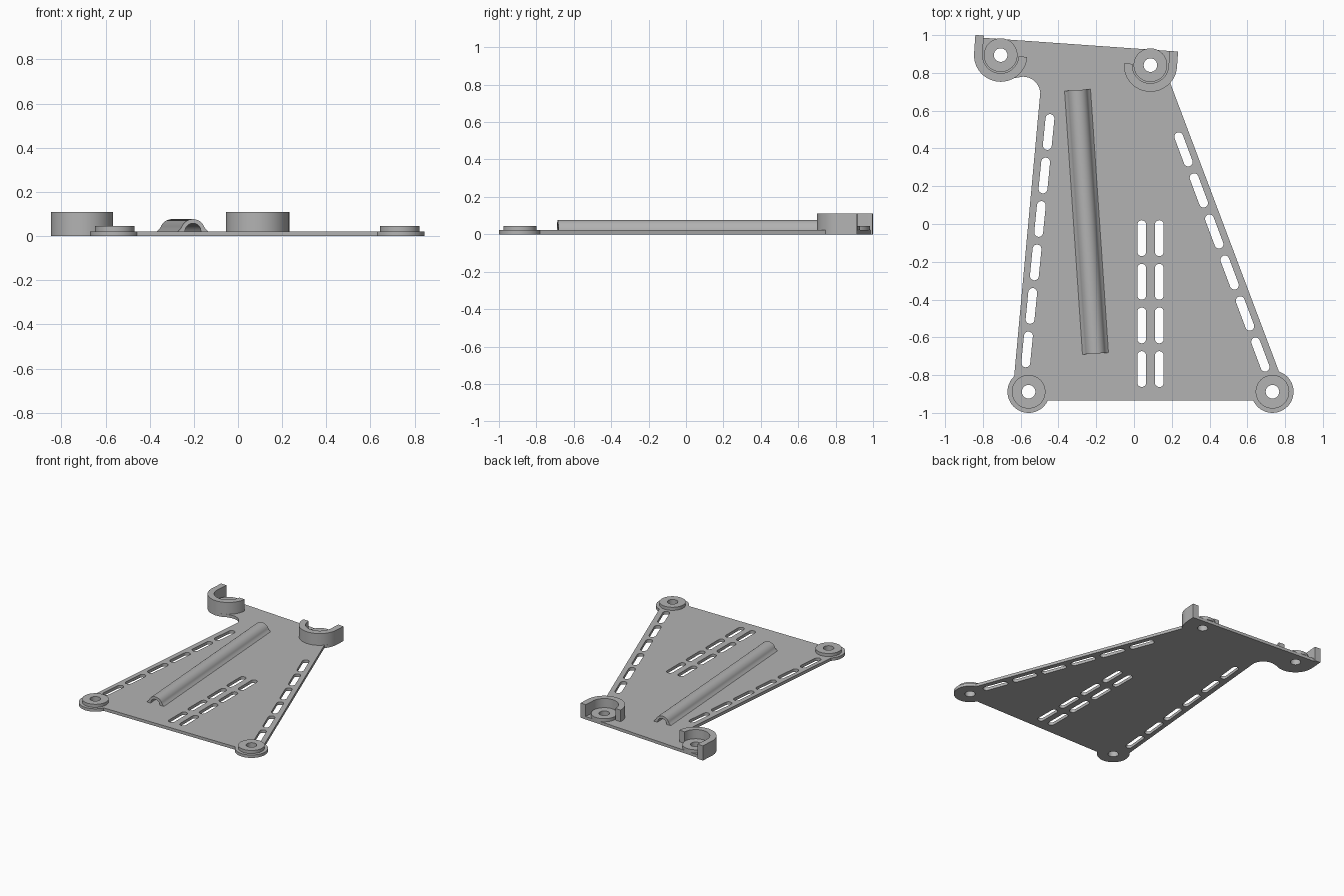
import bpy, bmesh
from math import sin, cos, radians, atan2
from mathutils import Vector, Matrix

cube = bpy.data.objects.get("Cube")
if cube:
    bpy.data.objects.remove(cube, do_unlink=True)

grey = bpy.data.materials.new("plain_grey")
grey.use_nodes = True
COLOUR = (0.45, 0.45, 0.45, 1)
grey.diffuse_color = COLOUR
grey.node_tree.nodes["Principled BSDF"].inputs["Base Color"].default_value = COLOUR

PLATE, BOSS, CLIP = 0.022, 0.045, 0.11
TILT = radians(-4)
PAD_R, CLIP_R, CLIP_IN = 0.112, 0.141, 0.096
pads = {"front_right": Vector((-0.558, -0.888)), "front_left": Vector((0.733, -0.888)),
        "back_right": Vector((-0.706, 0.894)), "back_left": Vector((0.087, 0.841))}


def arc(c, r, a, b, n=24):
    return [Vector((c[0] + r * cos(radians(a + (b - a) * i / n)),
                    c[1] + r * sin(radians(a + (b - a) * i / n)))) for i in range(n + 1)]


def prism(name, outlines, z0, z1):
    """Extrude one or more closed outlines from z0 to z1."""
    bm = bmesh.new()
    for pts in outlines:
        face = bm.faces.new([bm.verts.new((p[0], p[1], z0)) for p in pts])
        ext = bmesh.ops.extrude_face_region(bm, geom=[face], use_keep_orig=True)
        verts = [v for v in ext["geom"] if isinstance(v, bmesh.types.BMVert)]
        bmesh.ops.translate(bm, verts=verts, vec=(0, 0, z1 - z0))
    bmesh.ops.recalc_face_normals(bm, faces=bm.faces)
    mesh = bpy.data.meshes.new(name)
    bm.to_mesh(mesh)
    bm.free()
    mesh.materials.append(grey)
    obj = bpy.data.objects.new(name, mesh)
    bpy.context.collection.objects.link(obj)
    return obj


def finish(obj):
    """Smooth the curved walls and keep the edges sharp."""
    bpy.ops.object.select_all(action="DESELECT")
    obj.select_set(True)
    bpy.context.view_layer.objects.active = obj
    for mod in list(obj.modifiers):
        bpy.ops.object.modifier_apply(modifier=mod.name)
    bpy.ops.object.shade_smooth_by_angle(angle=radians(30))


def cut(obj, cutter):
    mod = obj.modifiers.new("cut", "BOOLEAN")
    mod.operation, mod.solver, mod.object = "DIFFERENCE", "EXACT", cutter


def slot(c, direction, length=0.19, width=0.047):
    """Rounded slot outline."""
    d = Vector(direction).normalized()
    half = d * (length - width) / 2
    a = atan2(d.y, d.x) * 180 / 3.14159265
    c = Vector(c)
    return arc(c + half, width / 2, a - 90, a + 90, 10) + arc(c - half, width / 2, a + 90, a + 270, 10)


def slot_row(start, end, n):
    s, e = Vector(start), Vector(end)
    return [slot(s.lerp(e, i / (n - 1)), e - s) for i in range(n)]


def clip_points(c, side, pts):
    """Mirror and tilt local clip points about a pad centre."""
    rot = Matrix.Rotation(TILT, 2)
    return [c + rot @ Vector((p[0] * side, p[1])) for p in pts]


# Clip dimensions: centre, side of the straight arm, arm length
clips = {"back_right": (-1, 0.097), "back_left": (1, 0.082)}


def arm_tip(key):
    side, length = clips[key]
    return clip_points(pads[key], side, [(CLIP_R, length), (CLIP_IN, length), (CLIP_IN, length - 0.012)])


# Base plate outline, counter-clockwise from the front right pad
tip_l, tip_r = arm_tip("back_left"), arm_tip("back_right")
outline = (arc(pads["front_right"], PAD_R, 133, 335)
           + arc(pads["front_left"], PAD_R, 205, 432)
           + arc(pads["back_left"], CLIP_R, -42, -4, 10)
           + tip_l[:2] + tip_r[:0:-1] + tip_r[:1]
           + arc(pads["back_right"], CLIP_R, 176, 300)
           + arc((-0.588, 0.688), 0.092, 90, 4, 10))

# Slots and screw holes
holes = [arc(c, 0.036, 0, 345, 23) for c in pads.values()]
slots = (slot_row((-0.452, 0.487), (-0.566, -0.664), 6)
         + slot_row((0.262, 0.395), (0.669, -0.691), 6)
         + slot_row((0.041, -0.075), (0.041, -0.768), 4)
         + slot_row((0.134, -0.075), (0.134, -0.768), 4))
cutter = prism("hole_cutter", holes + slots, -0.1, 0.2)
cutter.hide_render = True

plate = prism("base_plate", [outline], 0, PLATE)
cut(plate, cutter)
finish(plate)

# Raised screw bosses
for key, c in pads.items():
    boss = prism(key + "_boss", [arc(c, 0.089, 0, 352.5, 47)], PLATE, BOSS)
    cut(boss, cutter)
    finish(boss)
bpy.data.objects.remove(cutter, do_unlink=True)

# Half-round clips with one straight arm
for key, (side, length) in clips.items():
    local = (arc((0, 0), CLIP_R, 180, 360, 32) + [(CLIP_R, length), (CLIP_IN, length)]
             + arc((0, 0), CLIP_IN, 360, 180, 32))
    finish(prism(key + "_clip", [clip_points(pads[key], side, local)], PLATE, CLIP))

# Hollow cable tunnel with flared feet, laid along the tilted axis
flare = [(0.069, 0), (0.061, 0.007), (0.055, 0.014)]
profile = (flare + arc((0, 0), 0.055, 20, 160, 20) + [(-x, z) for x, z in reversed(flare)]
           + arc((0, 0), 0.036, 180, 0, 20))
start, end = Vector((-0.204, -0.686, PLATE)), Vector((-0.299, 0.709, PLATE))
tunnel = prism("cable_tunnel", [profile], 0, (end - start).length)
axis = (end - start).normalized()
across = axis.cross(Vector((0, 0, 1)))
basis = Matrix((across, Vector((0, 0, 1)), -axis)).transposed().to_4x4()
tunnel.data.transform(Matrix.Translation(end) @ basis)
finish(tunnel)
